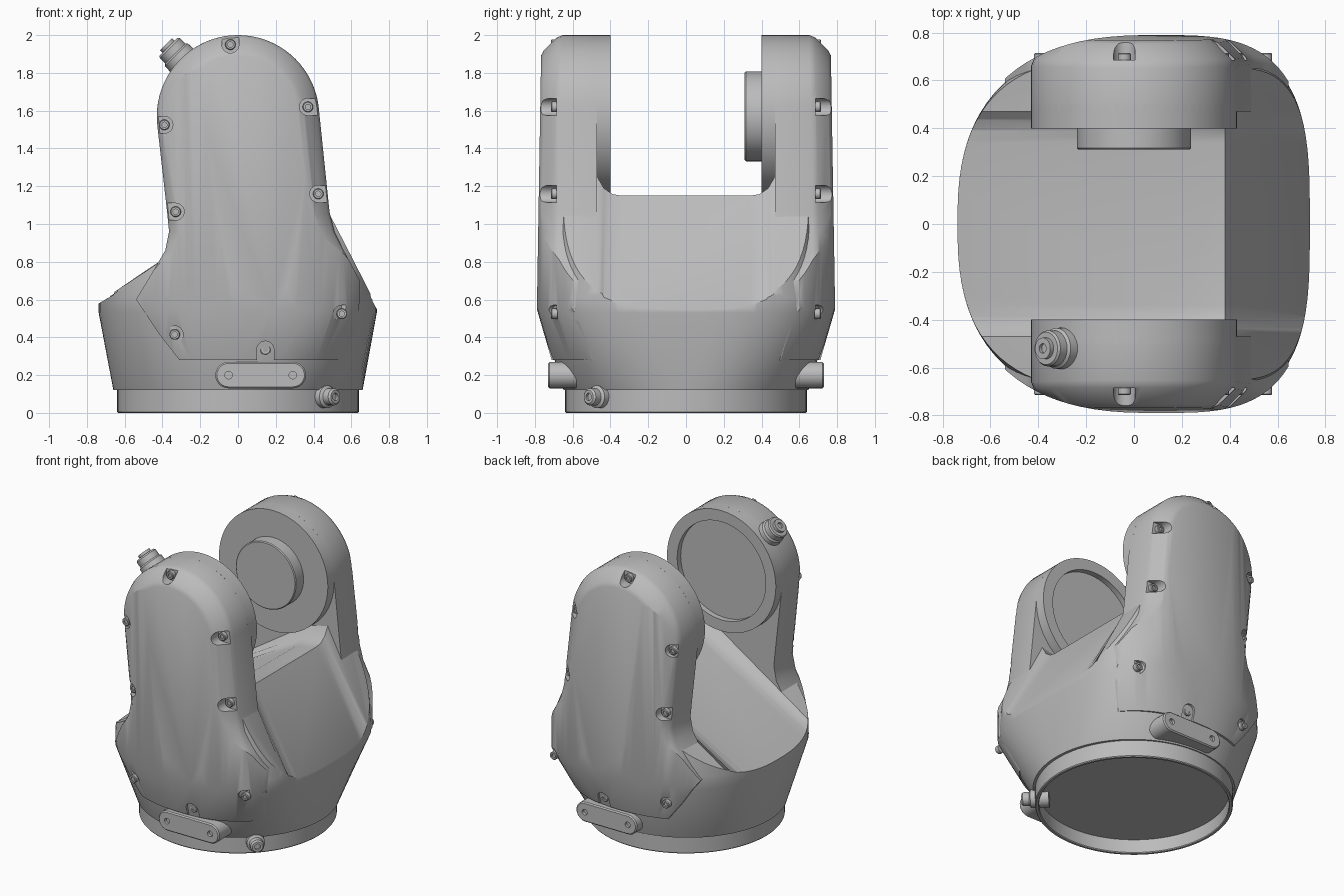
import bpy, bmesh, math
from mathutils import Vector

if "Cube" in bpy.data.objects:
    bpy.data.objects.remove(bpy.data.objects["Cube"])

grey = bpy.data.materials.new("mid grey")
grey.use_nodes = True
COLOUR = (0.5, 0.5, 0.5, 1)
grey.diffuse_color = COLOUR
grey.node_tree.nodes["Principled BSDF"].inputs["Base Color"].default_value = COLOUR

ARM_Z, ARM_R = 1.57, 0.43          # pivot height and radius of the arm heads


def loft(name, rings):
    """Skin a list of equal-length point rings and cap both ends."""
    bm = bmesh.new()
    rows = [[bm.verts.new(p) for p in ring] for ring in rings]
    n = len(rows[0])
    for a, b in zip(rows, rows[1:]):
        for i in range(n):
            j = (i + 1) % n
            bm.faces.new((a[i], a[j], b[j], b[i]))
    bm.faces.new(rows[0])
    bm.faces.new(rows[-1])
    bmesh.ops.recalc_face_normals(bm, faces=bm.faces)
    me = bpy.data.meshes.new(name)
    bm.to_mesh(me)
    bm.free()
    me.materials.append(grey)
    ob = bpy.data.objects.new(name, me)
    bpy.context.collection.objects.link(ob)
    return ob


def turned(name, origin, axis, steps, n=48):
    """Lathe (radius, distance) steps along an axis."""
    axis = Vector(axis).normalized()
    u = axis.orthogonal().normalized()
    v = axis.cross(u)
    turn = [i * math.tau / n for i in range(n)]
    return loft(name, [[Vector(origin) + axis * h + (u * math.cos(t) + v * math.sin(t)) * r
                        for t in turn] for r, h in steps])


def activate(ob):
    bpy.ops.object.select_all(action='DESELECT')
    ob.select_set(True)
    bpy.context.view_layer.objects.active = ob


def combine(ob, tool, operation):
    mod = ob.modifiers.new("cut", 'BOOLEAN')
    mod.object, mod.operation, mod.solver = tool, operation, 'EXACT'
    activate(ob)
    bpy.ops.object.modifier_apply(modifier=mod.name)
    bpy.data.objects.remove(tool)


def smooth(ob, angle=32):
    activate(ob)
    bpy.ops.object.shade_smooth_by_angle(angle=math.radians(angle))


def footprint(z, k, sy, n=96):
    """Blend from a circle (k=0) to the rounded, lopsided outline (k=1)."""
    ring = []
    for i in range(n):
        t = math.tau * (i + 0.5) / n
        c, s = math.cos(t), math.sin(t)
        e = 2 / (3.3 if c > 0 else 2.6)
        x = 0.1 + (0.635 if c > 0 else 0.838) * math.copysign(abs(c) ** e, c)
        y = 0.79 * math.copysign(abs(s) ** e, s)
        ring.append((0.66 * c * (1 - k) + x * k, (0.665 * s * (1 - k) + y * k) * sy, z))
    return ring


def inset(points, d):
    """Move the upper part of an outline inwards by d."""
    out = []
    for i, (x, z) in enumerate(points):
        (ax, az), (bx, bz) = points[i - 1], points[(i + 1) % len(points)]
        nrm = Vector((az - bz, bx - ax)).normalized()
        k = min(1, max(0, (z - 0.5) / 0.25))
        out.append((x + nrm.x * d * k, z + nrm.y * d * k))
    return out


# Base ring, hollow underneath
base = turned("base_ring", (0, 0, 0), (0, 0, 1),
              [(0.615, 0.1), (0.615, 0.006), (0.62, 0), (0.635, 0), (0.64, 0.006), (0.64, 0.14)], 96)
smooth(base)

# Flared body with a sloping saddle that curls up towards the arms
rings = []
for y, lift in ((-0.9, 0.11), (-0.47, 0.1), (-0.435, 0.04), (-0.39, 0.008), (-0.34, 0),
                (0.34, 0), (0.39, 0.008), (0.435, 0.04), (0.47, 0.1), (0.9, 0.11)):
    rings.append([(x, y, z) for x, z in
                  ((-0.8, 0.05), (-0.8, 0.545), (0.22, 1.115 + lift), (0.38, 1.15 + lift),
                   (0.8, 0.44), (0.8, 0.05))])
body = loft("body", rings)
combine(body, loft("body_limit", [footprint(0.12, 0, 0.975), footprint(0.53, 1, 0.975),
                                  footprint(0.62, 1, 0.97), footprint(1.3, 1, 0.82)]), 'INTERSECT')
smooth(body)

# Arm outline, counter-clockwise from the lower right corner
outline = [(0.55, 0.28), (0.64, 0.5), (0.645, 0.70), (0.56, 0.86), (0.51, 0.96), (0.485, 1.06)]
outline += [(ARM_R * math.cos(t), ARM_Z + ARM_R * math.sin(t))
            for t in [math.radians(7 + i * 180 / 32) for i in range(33)]]
outline += [(-0.375, 1.06), (-0.365, 0.96), (-0.385, 0.86), (-0.435, 0.775),
            (-0.54, 0.6), (-0.42, 0.42), (-0.31, 0.28)]

# Screw centres and the direction in which each pocket opens
screws = [(-0.04, 1.95, 0, 1), (0.37, 1.62, 1, 0), (-0.39, 1.525, -1, 0), (0.425, 1.16, 1, 0),
          (-0.33, 1.065, -1, 0), (0.55, 0.525, 1, 0), (-0.335, 0.415, -1, -0.6), (0.145, 0.335, 0, -1)]


def pocket_ring(x, z, dx, dz, y):
    d = Vector((dx, dz)).normalized()
    side = Vector((-d.y, d.x))
    pts = [d * 0.12 + side * 0.045]
    for i in range(13):
        t = math.pi * i / 12
        pts.append(side * 0.045 * math.cos(t) - d * 0.045 * math.sin(t))
    pts.append(d * 0.12 - side * 0.045)
    return [(x + p.x, y, z + p.y) for p in pts]


for s, side in ((-1, "front"), (1, "back")):
    # Arm with rounded chamfer, its lower cover following the body
    rings = []
    for d, y in ((0, 0.47), (0, 0.675), (0.012, 0.705), (0.08, 0.773), (0.108, 0.787)):
        rings.append([(x, s * (y - (0.02 * (z - 0.7) / 1.2 if y > 0.5 else 0)), z)
                      for x, z in inset(outline, d)])
    arm = loft(side + "_arm", rings)
    combine(arm, loft("arm_limit", [footprint(0.12, 0, 1), footprint(0.55, 1, 1),
                                    footprint(2.1, 1, 1)]), 'INTERSECT')
    for x, z, dx, dz in screws:
        combine(arm, loft("pocket", [pocket_ring(x, z, dx, dz, s * 0.685),
                                     pocket_ring(x, z, dx, dz, s * 0.9)]), 'DIFFERENCE')
    smooth(arm)
    for i, (x, z, dx, dz) in enumerate(screws):
        smooth(turned(f"{side}_screw_{i + 1}", (x, s * 0.68, z), (0, s, 0),
                      [(0.028, 0), (0.028, 0.03), (0.024, 0.034), (0.014, 0.034), (0.014, 0.024)], 20))

    # Rounded name-plate shaped bracket with two bolt holes
    ends = []
    for i in range(26):
        t = math.pi * (i if i < 13 else i - 1) / 12 - math.pi / 2
        ends.append((0.12 + (0.17 if i < 13 else -0.17), math.cos(t), math.sin(t)))
    plate = loft(side + "_bracket", [[(x + c * r, s * y, 0.2 + q * r) for x, c, q in ends]
                                     for r, y in ((0.07, 0.58), (0.07, 0.722), (0.062, 0.73))])
    for x in (-0.05, 0.29):
        combine(plate, turned("hole", (x, s * 0.71, 0.2), (0, s, 0), [(0.02, 0), (0.02, 0.1)], 20),
                'DIFFERENCE')
    smooth(plate)

# Inner heads: a shallow dish on the front arm, a raised hub on the back arm
smooth(turned("front_dish", (0, -0.5, ARM_Z), (0, 1, 0),
              [(ARM_R, 0), (ARM_R, 0.1), (0.35, 0.1), (0.35, 0.06)], 72))
smooth(turned("back_hub", (0, 0.5, ARM_Z), (0, -1, 0),
              [(ARM_R, 0), (ARM_R, 0.1), (0.238, 0.1), (0.238, 0.183), (0.232, 0.189)], 72))

# Cable gland on the front arm and small connector on the base
smooth(turned("arm_gland", (0, -0.52, ARM_Z), (-1, 0, 1),
              [(0.09, 0.38), (0.085, 0.46), (0.075, 0.47), (0.075, 0.51), (0.068, 0.52),
               (0.045, 0.52), (0.045, 0.54), (0.02, 0.54), (0.02, 0.525)], 32))
smooth(turned("base_connector", (0, 0, 0.085), (1, -1, 0),
              [(0.06, 0.55), (0.06, 0.67), (0.045, 0.68), (0.045, 0.72), (0.035, 0.73),
               (0.02, 0.73), (0.02, 0.715)], 32))
